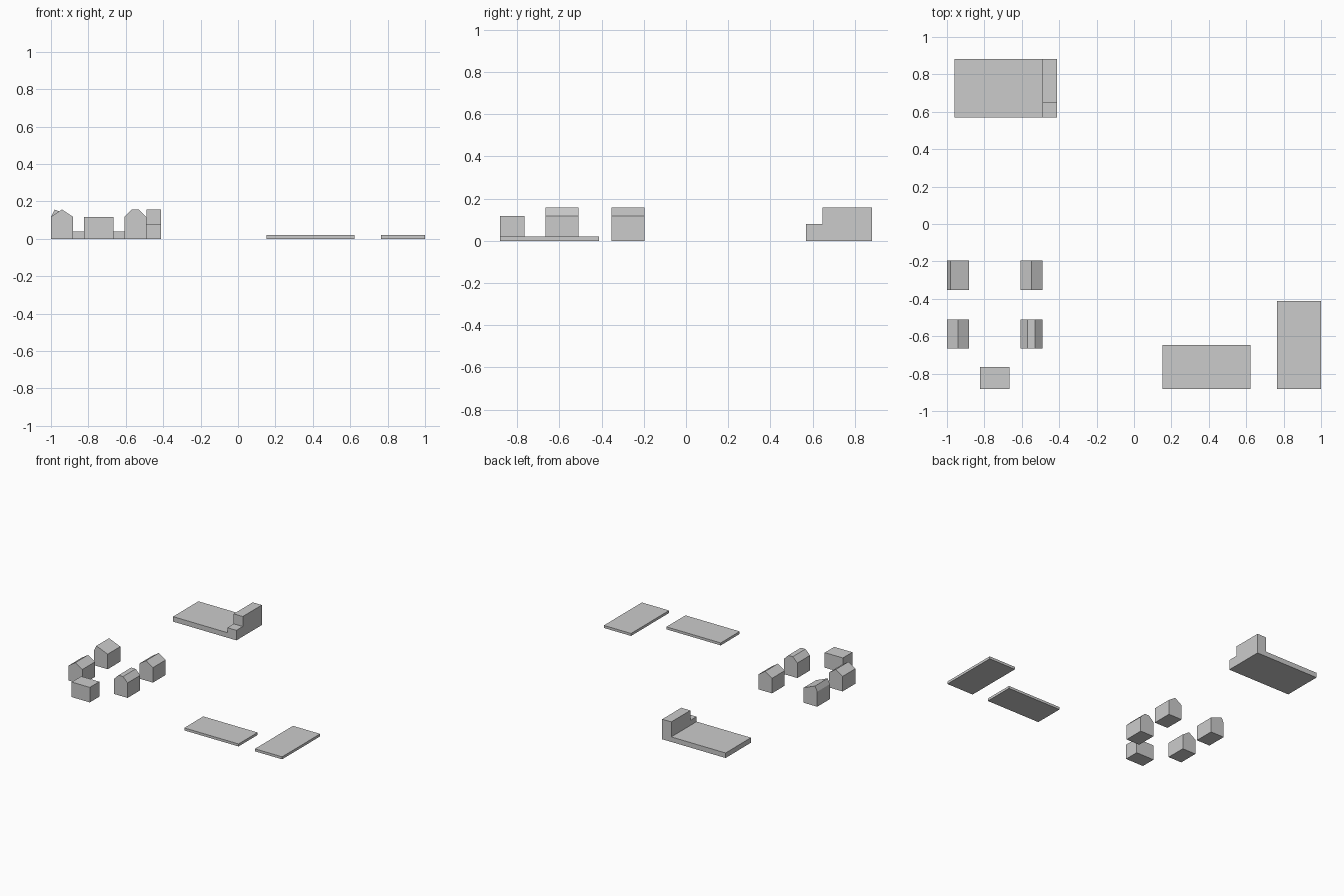
import bpy, bmesh
from mathutils import Vector

if "Cube" in bpy.data.objects:
    bpy.data.objects.remove(bpy.data.objects["Cube"])

U = 2 / 51  # layout module; all sizes below are in modules


def prism(profile, y0, y1):
    """Front profile (x, z) extruded from y0 back to y1."""
    bm = bmesh.new()
    face = bm.faces.new([bm.verts.new((x * U, y0 * U, z * U)) for x, z in profile])
    ext = bmesh.ops.extrude_face_region(bm, geom=[face], use_keep_orig=True)["geom"]
    moved = [g for g in ext if isinstance(g, bmesh.types.BMVert)]
    bmesh.ops.translate(bm, verts=moved, vec=(0, (y1 - y0) * U, 0))
    bmesh.ops.recalc_face_normals(bm, faces=bm.faces[:])
    return bm


def finish(name, bm):
    bmesh.ops.recalc_face_normals(bm, faces=bm.faces[:])
    mesh = bpy.data.meshes.new(name)
    bm.to_mesh(mesh)
    bm.free()
    bpy.context.collection.objects.link(bpy.data.objects.new(name, mesh))


def block(name, x0, x1, y0, y1, h):
    finish(name, prism([(x0, 0), (x1, 0), (x1, h), (x0, h)], y0, y1))


def house(name, x, y, *ridge):
    """3 x 4 house; ridge lists the roof-top x offsets, right to left."""
    top = [(x + r, 4) for r in ridge]
    finish(name, prism([(x, 0), (x + 3, 0), (x + 3, 3)] + top + [(x, 3)], y, y + 4))


# Houses with different roofs
house("house_offset_ridge", -25.5, -9, 0.5)
house("house_gable_left", -25.5, -17, 1.5)
house("house_gable_right", -15.5, -9, 1.5)
house("house_flat_ridge", -15.5, -17, 2, 1)
block("flat_roof_house", -21, -17, -22.5, -19.5, 3)

# Thin ground slabs
block("slab_wide", 3.88, 15.88, -22.5, -16.5, 0.5)
block("slab_deep", 19.5, 25.5, -22.5, -10.5, 0.5)

# Platform with a low step and a raised block on its right edge
bm = prism([(-24.5, 0), (-10.5, 0), (-10.5, 2), (-12.5, 2), (-12.5, 1), (-24.5, 1)],
           14.5, 22.5)
bmesh.ops.bisect_plane(bm, geom=bm.verts[:] + bm.edges[:] + bm.faces[:],
                       plane_co=(0, 16.5 * U, 0), plane_no=(0, 1, 0))
bm.normal_update()
roof = next(f for f in bm.faces if f.normal.z > 0.9
            and (f.calc_center_median() - Vector((-11.5, 19.5, 2)) * U).length < 0.01)
ext = bmesh.ops.extrude_face_region(bm, geom=[roof])["geom"]
if roof.is_valid:
    bmesh.ops.delete(bm, geom=[roof], context='FACES_ONLY')
bmesh.ops.translate(bm, verts=[g for g in ext if isinstance(g, bmesh.types.BMVert)],
                    vec=(0, 0, 2 * U))
bmesh.ops.recalc_face_normals(bm, faces=bm.faces[:])
bmesh.ops.dissolve_limit(bm, angle_limit=0.01, verts=bm.verts[:], edges=bm.edges[:])
finish("stepped_platform", bm)
